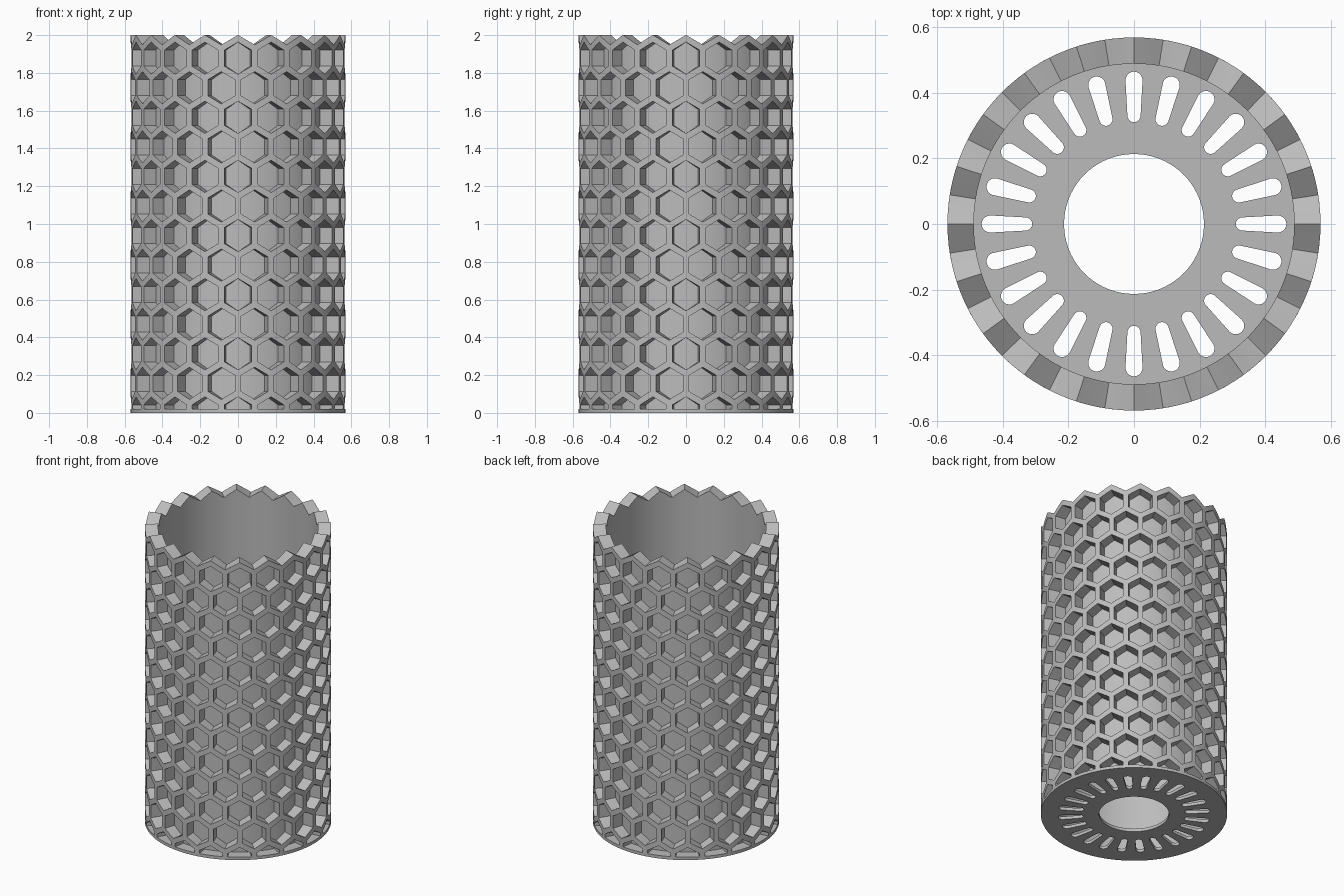
import bpy, bmesh
from math import sin, cos, pi, radians

if "Cube" in bpy.data.objects:
    bpy.data.objects.remove(bpy.data.objects["Cube"])

COLUMNS, ROWS = 20, 13
PITCH = 360 / COLUMNS          # degrees between cells
ROW_STEP = 0.1565              # height between rows
CELL = ROW_STEP / 1.5          # cell corner height
PIT = 0.815                    # pit size relative to its cell
RIM = 0.0185                   # extra wall above the top row
R_OUT, R_FLOOR, R_IN = 0.568, 0.495, 0.488
BASE = 0.02                    # base plate thickness

grey = bpy.data.materials.new("light_grey")
grey.use_nodes = True
grey.diffuse_color = (0.5, 0.5, 0.5, 1)
grey.node_tree.nodes["Principled BSDF"].inputs["Base Color"].default_value = (0.5, 0.5, 0.5, 1)


def finish(obj):
    obj.data.materials.clear()
    obj.data.materials.append(grey)
    bpy.ops.object.select_all(action='DESELECT')
    obj.select_set(True)
    bpy.context.view_layer.objects.active = obj


# Honeycomb sleeve, laid out flat as (degrees, radius, height), then wrapped
bm = bmesh.new()


def face(*points):
    bm.faces.new([bm.verts.new(p) for p in points])


def hexagon(u, z, scale):
    return [(u - sin(i * pi / 3) / sin(pi / 3) * PITCH / 2 * scale,
             z + cos(i * pi / 3) * CELL * scale) for i in range(6)]


def at(point, radius):
    return (point[0], radius, point[1])


for row in range(ROWS):
    for col in range(COLUMNS):
        u = col * PITCH + (row % 2) * PITCH / 2
        z = row * ROW_STEP
        outer, pit = hexagon(u, z, 1), hexagon(u, z, PIT)
        if row == ROWS - 1:
            for i in (0, 1, 5):
                outer[i] = (outer[i][0], outer[i][1] + RIM)
            # zigzag rim and smooth inner wall
            for a, b in ((outer[1], outer[0]), (outer[0], outer[5])):
                face(at(a, R_OUT), at(b, R_OUT), at(b, R_IN), at(a, R_IN))
                face(at(a, R_IN), at(b, R_IN), (b[0], R_IN, 0), (a[0], R_IN, 0))
        for i in range(6):
            j = (i + 1) % 6
            face(at(outer[i], R_OUT), at(outer[j], R_OUT), at(pit[j], R_OUT), at(pit[i], R_OUT))
            face(at(pit[i], R_OUT), at(pit[j], R_OUT), at(pit[j], R_FLOOR), at(pit[i], R_FLOOR))
        face(*[at(p, R_FLOOR) for p in pit])


def cut(co, no, clear=False):
    bmesh.ops.bisect_plane(bm, geom=bm.verts[:] + bm.edges[:] + bm.faces[:], dist=1e-5,
                           plane_co=co, plane_no=no, clear_inner=clear)


# Trim at the base plate, then slice finely so the sleeve wraps round
cut((0, 0, BASE), (0, 0, 1), True)
for step in range(-2, 120):
    cut((step * 3, 0, 0), (1, 0, 0))
for v in bm.verts:
    a, r = radians(v.co.x), v.co.y
    v.co.x, v.co.y = r * cos(a), r * sin(a)
bmesh.ops.remove_doubles(bm, verts=bm.verts[:], dist=1e-4)
bmesh.ops.recalc_face_normals(bm, faces=bm.faces[:])
mesh = bpy.data.meshes.new("honeycomb_sleeve")
bm.to_mesh(mesh)
bm.free()
sleeve = bpy.data.objects.new("honeycomb_sleeve", mesh)
bpy.context.collection.objects.link(sleeve)
finish(sleeve)
bpy.ops.object.shade_smooth_by_angle(angle=radians(20))

# Base plate: filled outline with a centre hole and radial slots
curve = bpy.data.curves.new("base_plate", 'CURVE')
curve.dimensions = '2D'
curve.fill_mode = 'BOTH'
curve.extrude = BASE / 2


def outline(points):
    spline = curve.splines.new('POLY')
    spline.points.add(len(points) - 1)
    for p, (x, y) in zip(spline.points, points):
        p.co = (x, y, 0, 1)
    spline.use_cyclic_u = True


def arc(cx, r, start, end, n):
    return [(cx + r * cos(start + (end - start) * i / n),
             r * sin(start + (end - start) * i / n)) for i in range(n + 1)]


outline(arc(0, R_OUT, 0, 2 * pi, 120)[:-1])
outline(arc(0, 0.213, 0, 2 * pi, 72)[:-1])
slot = arc(0.438, 0.026, -pi / 2, pi / 2, 10) + arc(0.33, 0.02, pi / 2, 3 * pi / 2, 10)
for k in range(24):
    a = k * pi / 12
    outline([(x * cos(a) - y * sin(a), x * sin(a) + y * cos(a)) for x, y in slot])

plate = bpy.data.objects.new("base_plate", curve)
bpy.context.collection.objects.link(plate)
plate.location.z = BASE / 2
finish(plate)
bpy.ops.object.convert(target='MESH')
bpy.ops.object.shade_smooth_by_angle(angle=radians(30))
